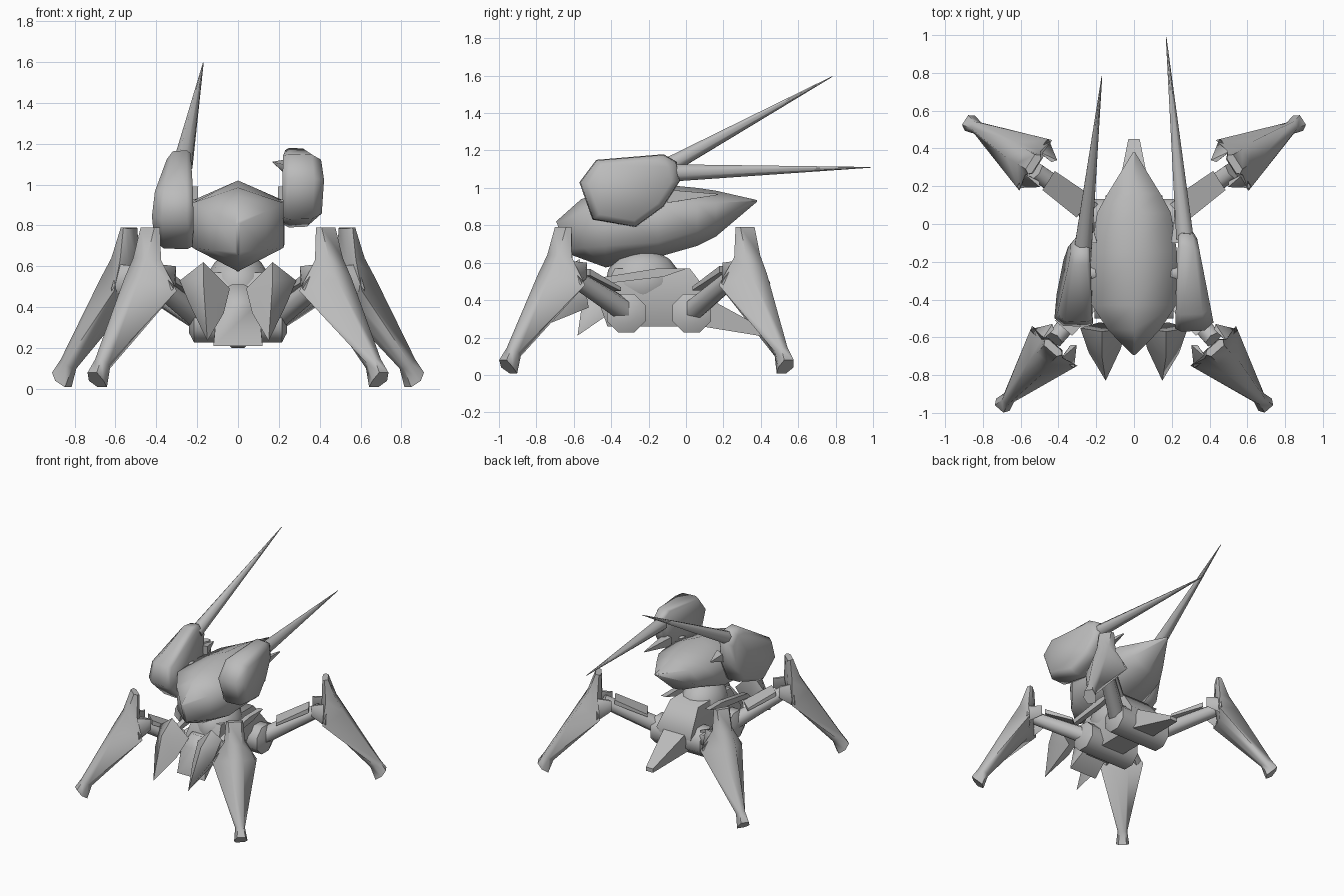
import bpy, bmesh, math
from mathutils import Vector

if "Cube" in bpy.data.objects:
    bpy.data.objects.remove(bpy.data.objects["Cube"])

grey = bpy.data.materials.new("plain_grey")
grey.diffuse_color = (0.5, 0.5, 0.5, 1)
grey.use_nodes = True
grey.node_tree.nodes["Principled BSDF"].inputs["Base Color"].default_value = grey.diffuse_color


def finish(bm, name, angle=60):
    bmesh.ops.recalc_face_normals(bm, faces=bm.faces)
    me = bpy.data.meshes.new(name)
    bm.to_mesh(me)
    bm.free()
    me.materials.append(grey)
    ob = bpy.data.objects.new(name, me)
    bpy.context.collection.objects.link(ob)
    bpy.ops.object.select_all(action='DESELECT')
    ob.select_set(True)
    bpy.context.view_layer.objects.active = ob
    bpy.ops.object.shade_smooth_by_angle(angle=math.radians(angle))
    return ob


def loft(name, rings, angle=60):
    """Skin a list of equal-length point rings and cap both ends."""
    bm = bmesh.new()
    vs = [[bm.verts.new(p) for p in r] for r in rings]
    n = len(vs[0])
    for a, b in zip(vs, vs[1:]):
        for i in range(n):
            j = (i + 1) % n
            bm.faces.new((a[i], a[j], b[j], b[i]))
    bm.faces.new(vs[0])
    bm.faces.new(vs[-1])
    return finish(bm, name, angle)


def hull(name, pts, angle=60):
    bm = bmesh.new()
    for p in pts:
        bm.verts.new(p)
    res = bmesh.ops.convex_hull(bm, input=bm.verts)
    junk = [g for g in res["geom_interior"] if isinstance(g, bmesh.types.BMVert)]
    if junk:
        bmesh.ops.delete(bm, geom=junk, context='VERTS')
    return finish(bm, name, angle)


def rod(name, stops, n=8):
    """Round bar through (point, radius) stops."""
    stops = [(Vector(p), r) for p, r in stops]
    q = (stops[-1][0] - stops[0][0]).to_track_quat('Z', 'Y')
    ang = [2 * math.pi * (i + 0.5) / n for i in range(n)]
    return loft(name, [[p + q @ Vector((r * math.cos(t), r * math.sin(t), 0)) for t in ang]
                       for p, r in stops])


# Upper hull: hexagonal sections, pointed prow and tail
# each row: y, half width, top, shoulder, side bottom, keel
def hexring(y, w, top, hi, lo, keel, lean=0):
    return [(0, y, top), (w, y + lean * .1, hi), (w, y + lean * .8, lo),
            (0, y + lean, keel), (-w, y + lean * .8, lo), (-w, y + lean * .1, hi)]


loft("upper_hull", [hexring(-.695, .012, .82, .81, .67, .65, .06),
                    hexring(-.56, .14, .94, .87, .68, .615, .02),
                    hexring(-.43, .222, .985, .91, .69, .575),
                    hexring(-.15, .228, 1.02, .92, .71, .63),
                    hexring(.06, .195, 1.0, .92, .77, .69),
                    hexring(.16, .14, .985, .92, .82, .74),
                    hexring(.38, .005, .935, .932, .930, .926)], 75)

# Waist dome
bm = bmesh.new()
bmesh.ops.create_uvsphere(bm, u_segments=12, v_segments=8, radius=1)
for v in bm.verts:
    v.co = (v.co.x * .16, v.co.y * .2 - .23, v.co.z * .17 + .5)
finish(bm, "waist_dome")


# Lower hull and its front and rear plates
def box_ring(x, y0, y1, z):
    return [(-x, y0, z), (x, y0, z), (x, y1, z), (-x, y1, z)]


loft("lower_hull", [box_ring(.10, -.42, .10, .26), box_ring(.15, -.47, .15, .40),
                    box_ring(.12, -.38, .02, .57)])
hull("front_skirt", [(s * x, y, z) for s in (-1, 1) for x, y, z in
                     ((.12, -.58, .21), (.10, -.55, .42), (.03, -.51, .51),
                      (.10, -.42, .32), (.10, -.42, .48))])
hull("tail_wedge", [(s * x, y, z) for s in (-1, 1) for x, y, z in
                    ((.10, .08, .26), (.10, .10, .42), (.06, .30, .30),
                     (.03, .45, .23), (.03, .45, .20))])

# Hip axles with rounded ends
for y, name in ((-.32, "front_hip_axle"), (.03, "rear_hip_axle")):
    rod(name, [((x, y, .33), r) for x, r in
               ((-.24, .06), (-.215, .112), (.215, .112), (.24, .06))])


# Lower leg shell in a local frame: u outward, t sideways
def shin(name, cx, cy, d, side):
    def ring(tw, tn, outer, mid, inner):
        rows = ((outer, tn), (mid, tw), (inner, tn))
        pts = [(outer, -tn), (outer, tn), (mid, tw), (inner, tn), (inner, -tn), (mid, -tw)]
        return [Vector((cx, cy, p[1])) + d * p[0] + side * t for p, t in pts]

    loft(name, [ring(.06, .045, (.035, .79), (.01, .79), (-.005, .785)),
                ring(.075, .045, (.09, .64), (.02, .63), (-.01, .62)),
                ring(.16, .05, (.15, .54), (.0, .48), (.02, .44)),
                ring(.035, .02, (.40, .145), (.365, .12), (.335, .10)),
                ring(.048, .03, (.445, .08), (.415, .04), (.37, .008))], 60)


for s, side in ((1, "right"), (-1, "left")):
    for name, hip, knee, out in (("front", (.18, -.32, .34), (.42, -.61, .53), (.66, -.75)),
                                 ("rear", (.18, .03, .34), (.52, .28, .55), (.84, .54))):
        h, k = Vector((s * hip[0], *hip[1:])), Vector((s * knee[0], *knee[1:]))
        rod(f"{name}_{side}_arm", [(h, .065), (k, .052)], 6)
        d = Vector((s * out[0], out[1], 0)).normalized()
        t = Vector((-d.y, d.x, 0))
        up = Vector((0, 0, 1))
        cx, cy = (.42, -.645) if name == "front" else (.52, .31)
        c = Vector((s * cx, cy, 0))
        # armour plate along the arm
        hull(f"{name}_{side}_arm_plate",
             [h.lerp(k, f) + t * w * g + up * z for g in (-1, 1)
              for f, w, z in ((.25, .07, .08), (.25, .07, .06), (.8, .06, .075), (.8, .06, .04))])
        # cheek flaps wrapping back from the shin around the knee
        for g, end in ((-1, "a"), (1, "b")):
            hull(f"{name}_{side}_knee_flap_{end}",
                 [c + d * u + t * w * g + up * z for u, w, z in
                  ((.02, .155, .49), (.03, .07, .61), (-.08, .085, .60), (-.08, .085, .52),
                   (-.06, .06, .60), (.03, .12, .45), (.05, .07, .50))])
        shin(f"{name}_{side}_shin", s * cx, cy, d, t)

    # Front fang
    hull(f"{side}_fang", [(s * x, y, z) for x, y, z in
                          ((.17, -.57, .62), (.285, -.55, .53), (.04, -.55, .49),
                           (.15, -.83, .235), (.24, -.68, .42), (.07, -.66, .37),
                           (.17, -.70, .53), (.18, -.52, .36))], 75)
    # Long waist blade
    hull(f"{side}_waist_blade", [(s * x, y, z) for x in (.17, .21) for y, z in
                                 ((-.50, .48), (-.46, .52), (-.15, .57), (-.12, .525), (.01, .57))])
    # Small barb behind the pod, and the short axle carrying the pod
    rod(f"{side}_barb", [((s * .23, -.10, .955), .05),
                         ((s * .24, .17 if s > 0 else .04, .965), .004)], 4)
    rod(f"{side}_shoulder_axle", [((s * .15, -.26, .88), .05), ((s * .25, -.26, .88), .05)])

    # Weapon pod and long spike; the left one is tilted upward
    tilt = 0 if s > 0 else math.radians(27)
    oy, oz = (-.04, 1.08) if s > 0 else (-.095, 1.115)

    def place(x, y, z):
        y, z = y + .04, z - 1.08
        return (s * x, oy + y * math.cos(tilt) - z * math.sin(tilt),
                oz + y * math.sin(tilt) + z * math.cos(tilt))

    prof = [(-.57, 1.03), (-.48, 1.15), (-.12, 1.18), (-.05, 1.14),
            (-.03, 1.04), (-.12, .90), (-.27, .79), (-.50, .83)]

    def pod_ring(x, k, slope):
        return [place(x - slope * (y + .5), -.3 + (y + .3) * k, .99 + (z - .99) * k) for y, z in prof]

    loft(f"{side}_pod", [pod_ring(.22, .94, -.03), pod_ring(.25, 1, 0),
                         pod_ring(.365, .98, .12), pod_ring(.41, .82, .16)], 75)
    rod(f"{side}_spike", [(place(.27, -.08, 1.08), .05),
                          (place(.17, .99 if s > 0 else .96, 1.11), .002)])
